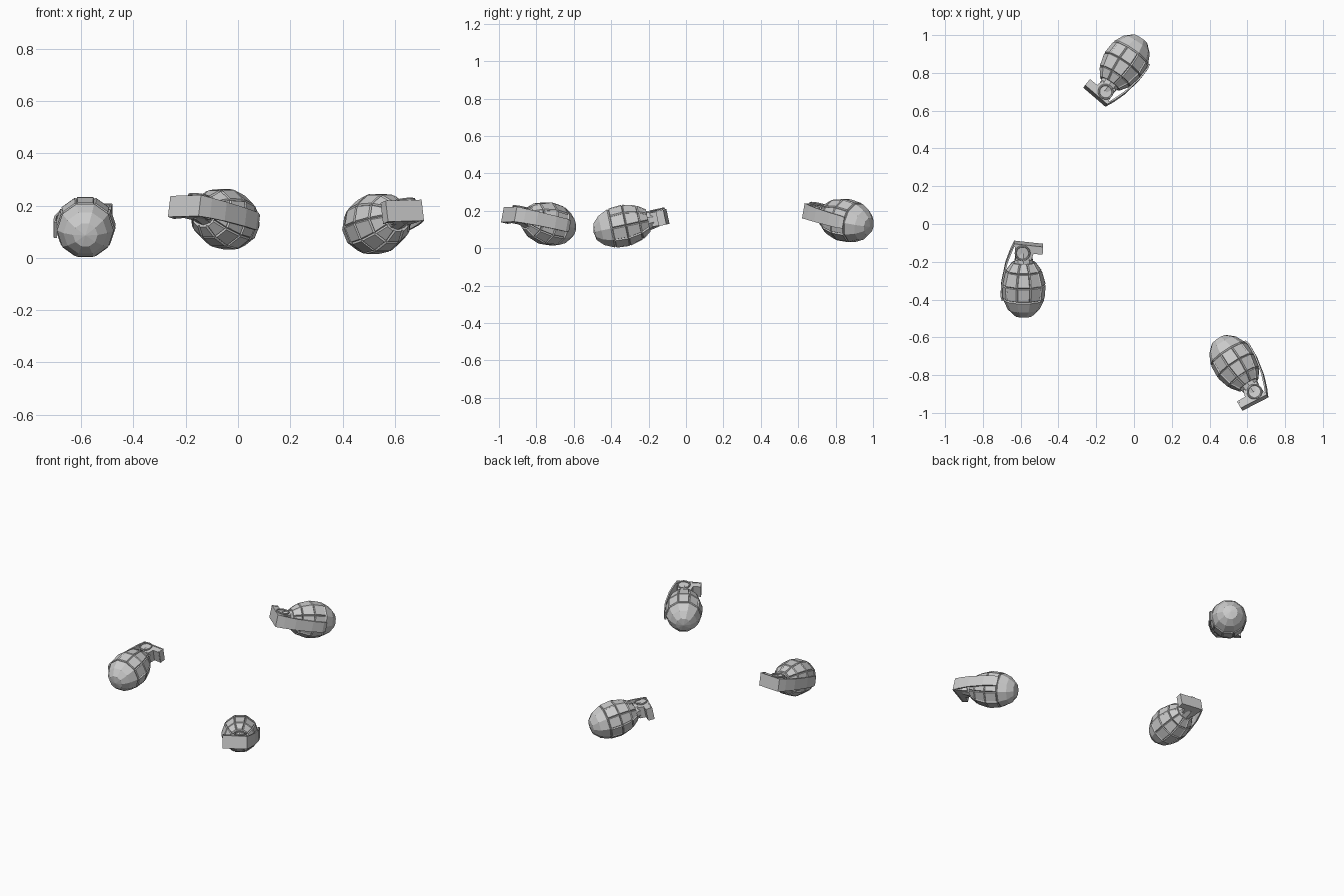
import bpy, bmesh
from math import sin, cos, radians, pi
from mathutils import Matrix

if "Cube" in bpy.data.objects:
    bpy.data.objects.remove(bpy.data.objects["Cube"])

SIDES = 10


def to_mesh(bm, name):
    bmesh.ops.recalc_face_normals(bm, faces=bm.faces)
    me = bpy.data.meshes.new(name)
    bm.to_mesh(me)
    bm.free()
    return me


# Egg-shaped body: faceted rings, raised blocks with grooves between, plain lower cap
def body_mesh():
    bm = bmesh.new()
    profile = [(-.141, .044), (-.108, .079), (-.053, .105), (.022, .111), (.095, .091), (.143, .056)]
    rings = [[bm.verts.new((r * cos(2 * pi * i / SIDES), r * sin(2 * pi * i / SIDES), z))
              for i in range(SIDES)] for z, r in profile]
    pole = bm.verts.new((0, 0, -.149))
    cap, blocks = [], []
    for i in range(SIDES):
        j = (i + 1) % SIDES
        cap.append(bm.faces.new((pole, rings[0][j], rings[0][i])))
        for k in range(len(rings) - 1):
            f = bm.faces.new((rings[k][i], rings[k][j], rings[k + 1][j], rings[k + 1][i]))
            (cap if k < 2 else blocks).append(f)
    bm.faces.new(rings[-1])
    bmesh.ops.recalc_face_normals(bm, faces=bm.faces)
    bmesh.ops.inset_region(bm, faces=cap, thickness=.005, depth=.006, use_even_offset=True)
    bmesh.ops.inset_individual(bm, faces=blocks, thickness=.005, depth=.007)
    return to_mesh(bm, "body")


# Round neck between body and fuze head
def neck_mesh():
    bm = bmesh.new()
    bmesh.ops.create_cone(bm, cap_ends=True, segments=SIDES, radius1=.056, radius2=.042,
                          depth=.07, matrix=Matrix.Translation((0, 0, .165)))
    return to_mesh(bm, "neck")


# Fuze head: side outline extruded across its width
def head_mesh():
    bm = bmesh.new()
    outline = [(-.043, .16), (.04, .16), (.052, .197), (.097, .193), (.099, .232), (-.048, .246)]
    f = bm.faces.new([bm.verts.new((x, -.038, z)) for x, z in outline])
    ext = bmesh.ops.extrude_face_region(bm, geom=[f])
    bmesh.ops.translate(bm, vec=(0, .076, 0),
                        verts=[v for v in ext["geom"] if isinstance(v, bmesh.types.BMVert)])
    return to_mesh(bm, "fuze_head")


# Safety lever: bent strip over the head and down the side
def lever_mesh():
    bm = bmesh.new()
    path = [(.096, .195, .041), (.1, .232, .041), (-.048, .248, .041), (-.068, .205, .039),
            (-.092, .14, .037), (-.114, .035, .035), (-.118, -.035, .034), (-.112, -.058, .03)]
    pairs = [[bm.verts.new((x, s * w, z)) for s in (-1, 1)] for x, z, w in path]
    for a, b in zip(pairs, pairs[1:]):
        bm.faces.new((a[0], a[1], b[1], b[0]))
    return to_mesh(bm, "lever")


# Pull ring lying against the side of the head
def ring_mesh():
    bm = bmesh.new()
    n, m, big, small = 16, 6, .037, .005
    grid = [[bm.verts.new(((big + small * cos(2 * pi * j / m)) * cos(2 * pi * i / n) - .006,
                           -.047 + small * sin(2 * pi * j / m),
                           (big + small * cos(2 * pi * j / m)) * sin(2 * pi * i / n) + .203))
             for j in range(m)] for i in range(n)]
    for i in range(n):
        for j in range(m):
            a, b = grid[i], grid[(i + 1) % n]
            bm.faces.new((a[j], b[j], b[(j + 1) % m], a[(j + 1) % m]))
    return to_mesh(bm, "pull_ring")


parts = [body_mesh(), neck_mesh(), head_mesh(), lever_mesh(), ring_mesh()]

# Three copies lying on their sides: body centre and heading
places = [("left", (-.584, -.343, .118), 0),
          ("back", (-.048, .859, .148), -214.5),
          ("right", (.529, -.733, .13), -146.5)]
for label, loc, yaw in places:
    mat = (Matrix.Translation(loc) @ Matrix.Rotation(radians(yaw), 4, 'Z')
           @ Matrix.Rotation(radians(-78), 4, 'X'))
    for me in parts:
        ob = bpy.data.objects.new(f"{label}_{me.name.split('.')[0]}", me)
        bpy.context.collection.objects.link(ob)
        ob.matrix_world = mat
        if me.name.startswith("lever"):
            mod = ob.modifiers.new("thickness", 'SOLIDIFY')
            mod.thickness = .009
            mod.offset = 0
